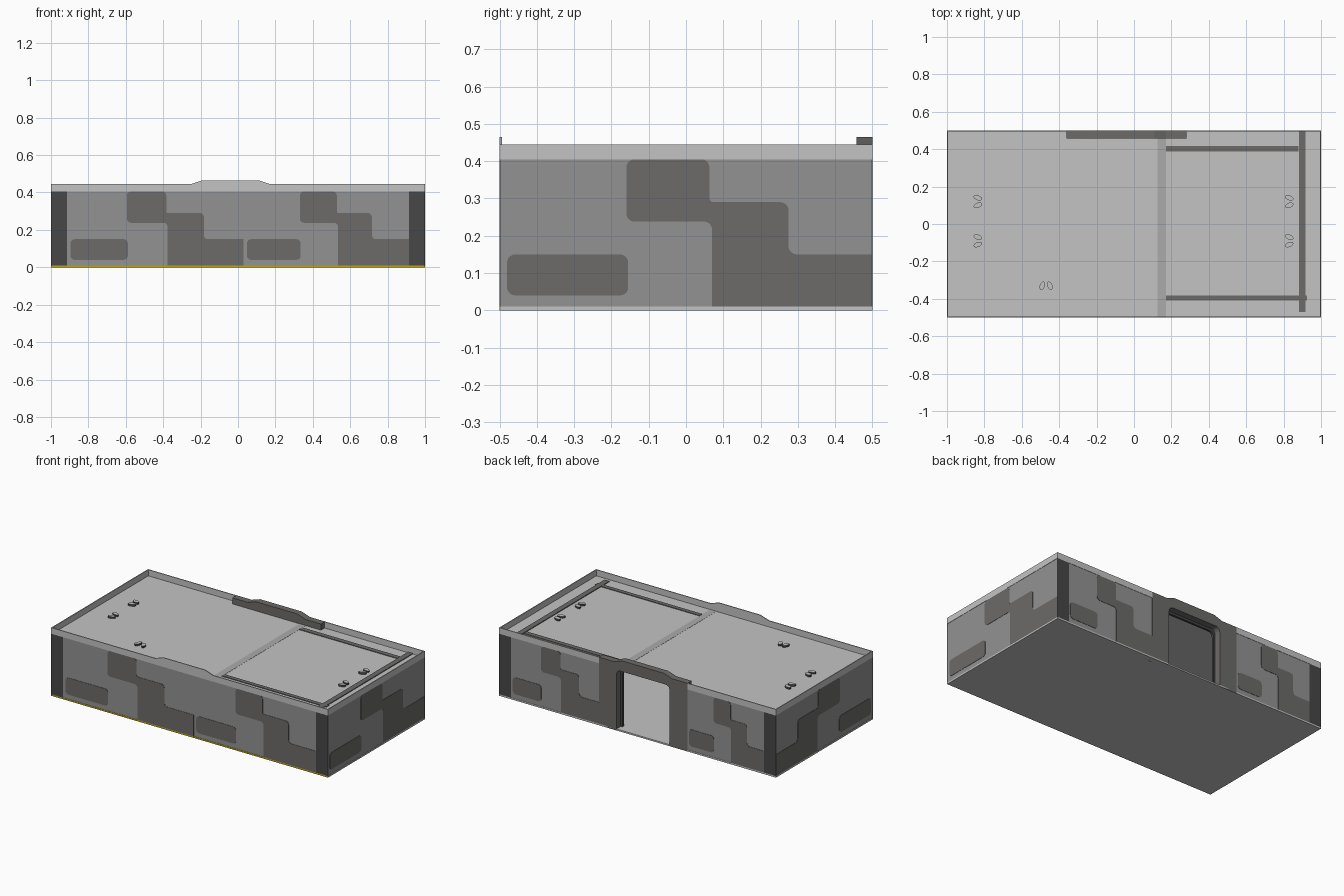
import bpy, bmesh, math
from mathutils import Vector

cube = bpy.data.objects.get("Cube")
if cube:
    bpy.data.objects.remove(cube, do_unlink=True)


def material(name, rgb):
    m = bpy.data.materials.new(name)
    m.use_nodes = True
    m.diffuse_color = (*rgb, 1)
    m.node_tree.nodes["Principled BSDF"].inputs["Base Color"].default_value = (*rgb, 1)
    return m


LIGHT = material("light grey", (0.55, 0.55, 0.55))
SEAM = material("seam grey", (0.41, 0.41, 0.41))
WALL = material("wall grey", (0.29, 0.29, 0.29))
DARK = material("dark grey", (0.15, 0.147, 0.143))
CORNER = material("charcoal", (0.063, 0.063, 0.063))
YELLOW = material("yellow", (0.5, 0.38, 0.01))

X, Y, Z = Vector((1, 0, 0)), Vector((0, 1, 0)), Vector((0, 0, 1))
# each side: direction along the face, outward normal, distance of the face
FRONT = (X, -Y, 0.5)
BACK = (-X, Y, 0.5)
RIGHT = (Y, X, 1.0)
LEFT = (Y, -X, 1.0)
SKIN = 0.002     # thickness of painted plates
THICK = 0.008    # thickness of walls


def prism(name, points, u, v, origin, push, mat, side_mat=None):
    """Extrude a flat outline along push; side_mat colours the rim."""
    bm = bmesh.new()
    face = bm.faces.new([bm.verts.new(origin + u * a + v * b) for a, b in points])
    ext = bmesh.ops.extrude_face_region(bm, geom=[face])
    bmesh.ops.translate(bm, vec=push,
                        verts=[g for g in ext["geom"] if isinstance(g, bmesh.types.BMVert)])
    bmesh.ops.recalc_face_normals(bm, faces=bm.faces)
    bm.normal_update()
    mesh = bpy.data.meshes.new(name)
    mesh.materials.append(mat)
    if side_mat:
        mesh.materials.append(side_mat)
        for f in bm.faces:
            f.material_index = int(abs(f.normal.dot(push.normalized())) < 0.5)
    bm.to_mesh(mesh)
    bm.free()
    ob = bpy.data.objects.new(name, mesh)
    bpy.context.collection.objects.link(ob)
    return ob


def rect(a0, a1, b0, b1):
    return [(a0, b0), (a1, b0), (a1, b1), (a0, b1)]


def upright(name, points, side, inset, depth, mat):
    u, n, dist = side
    return prism(name, points, u, Z, n * (dist - inset), -n * depth, mat)


def flat(name, points, z, height, mat, side_mat=None):
    return prism(name, points, X, Y, Z * z, Z * height, mat, side_mat)


def rounded(corners):
    """Corners are (a, b, radius); each is replaced by a short arc."""
    out = []
    for i, (a, b, r) in enumerate(corners):
        p = Vector((a, b))
        if r == 0:
            out.append((a, b))
            continue
        d0 = (Vector(corners[i - 1][:2]) - p).normalized() * r
        d1 = (Vector(corners[(i + 1) % len(corners)][:2]) - p).normalized() * r
        for k in range(6):
            t = k / 5 * math.pi / 2
            out.append(tuple(p + d0 * (1 - math.sin(t)) + d1 * (1 - math.cos(t))))
    return out


# Floor and roof slabs
FLOOR, ROOF, RIM = 0.01, 0.405, 0.445
flat("floor", rect(-1, 1, -0.498, 0.5), 0, FLOOR, LIGHT)
flat("roof", rect(-0.995, 0.995, -0.495, 0.495), ROOF - 0.008, 0.008, LIGHT)
upright("front_base_stripe", rect(-1, 1, 0, FLOOR), FRONT, 0, SKIN, YELLOW)

# Door frame, with a raised middle shared by the front parapet
MID = -0.04
BUMP = [(0.21, RIM), (0.15, 0.465), (-0.15, 0.465), (-0.21, RIM)]


def door_frame(name, outer, half, top, y, depth, mat):
    arch = rounded([(-half, 0, 0), (-half, top, 0.03), (half, top, 0.03), (half, 0, 0)])
    prism(name, outer + arch, X, Z, X * MID + Y * y, -Y * depth, mat)


door_frame("door_frame", [(0.32, 0), (0.32, RIM)] + BUMP + [(-0.32, RIM), (-0.32, 0)],
           0.192, 0.395, 0.5, 0.043, DARK)
door_frame("door_lining", [(0.22, FLOOR), (0.22, 0.396), (-0.22, 0.396), (-0.22, FLOOR)],
           0.18, 0.38, 0.457, 0.015, CORNER)


def camo(prefix, side, start, end):
    """Rounded two-piece camouflage pattern stretched between start and end."""
    w = end - start
    r = 0.022

    def place(corners):
        return rounded([(start + a * w, b, c) for a, b, c in corners])

    upright(prefix + "_camo_bar",
            place([(0.02, 0.04, r), (0.345, 0.04, r), (0.345, 0.15, r), (0.02, 0.15, r)]),
            side, 0, SKIN, DARK)
    upright(prefix + "_camo_steps",
            place([(0.34, 0.238, r), (0.57, 0.238, r), (0.57, FLOOR, 0), (1, FLOOR, 0),
                   (1, 0.15, 0), (0.775, 0.15, r), (0.775, 0.29, r), (0.563, 0.29, 0.01),
                   (0.563, ROOF, r), (0.34, ROOF, r)]),
            side, 0, SKIN, DARK)


# Walls, parapets and camouflage panels on each side
END = 0.915
WALLS = {
    "front": (FRONT, [(-1, 1)], [(-END, 0.03), (0.03, END)]),
    "back": (BACK, [(-1, -0.28), (0.36, 1)], [(-END, -0.28), (0.36, END)]),
    "right": (RIGHT, [(-0.5, 0.5)], [(-0.5, 0.5)]),
    "left": (LEFT, [(-0.5, 0.5)], [(-0.5, 0.5)]),
}
for name, (side, spans, panels) in WALLS.items():
    for a, b in spans:
        # trim the ends so neighbouring walls do not poke through the skins
        lo = a + SKIN if abs(a) in (0.5, 1) else a
        hi = b - SKIN if abs(b) in (0.5, 1) else b
        upright(name + "_wall", rect(lo, hi, FLOOR, ROOF), side, SKIN, THICK, WALL)
        top = [(b, ROOF), (b, RIM)]
        if name == "front":
            top += [(MID + p, q) for p, q in BUMP]
        upright(name + "_parapet", top + [(a, RIM), (a, ROOF)], side, 0, 0.006, LIGHT)
    for a, b in panels:
        camo(name, side, a, b)
    if name in ("front", "back"):
        for a, b in ((-1, -END), (END, 1)):
            upright(name + "_corner_panel", rect(a, b, FLOOR, ROOF), side, 0, SKIN, CORNER)

# Inner wall linings
upright("front_inner_lining", rect(-0.98, 0.98, FLOOR, 0.395), FRONT, 0.011, SKIN, LIGHT)
for side in (LEFT, RIGHT):
    upright("side_inner_lining", rect(-0.48, 0.48, FLOOR, 0.395), side, 0.011, SKIN, LIGHT)

# Roof seam and dark strips
flat("roof_seam", rect(0.125, 0.17, -0.494, 0.494), ROOF, 0.001, SEAM)
flat("roof_strip_back", rect(0.17, 0.88, 0.387, 0.418), ROOF, 0.004, DARK)
flat("roof_strip_front", rect(0.17, 0.925, -0.41, -0.383), ROOF, 0.004, DARK)
flat("roof_strip_end", rect(0.882, 0.917, -0.47, 0.494), ROOF, 0.005, DARK)


# Pairs of small raised studs on the roof
def stud_pair(x, y, turn):
    for s in (-1, 1):
        pts = []
        for k in range(12):
            t = k * math.tau / 12
            a = s * 0.02 + 0.014 * math.cos(t) - s * 0.006 * math.sin(t)
            b = 0.023 * math.sin(t)
            pts.append((x + b, y + a) if turn else (x + a, y + b))
        flat("roof_stud", pts, ROOF, 0.012, LIGHT, CORNER)


for sx in (-0.835, 0.83):
    for sy in (0.12, -0.09):
        stud_pair(sx, sy, True)
stud_pair(-0.47, -0.33, False)
